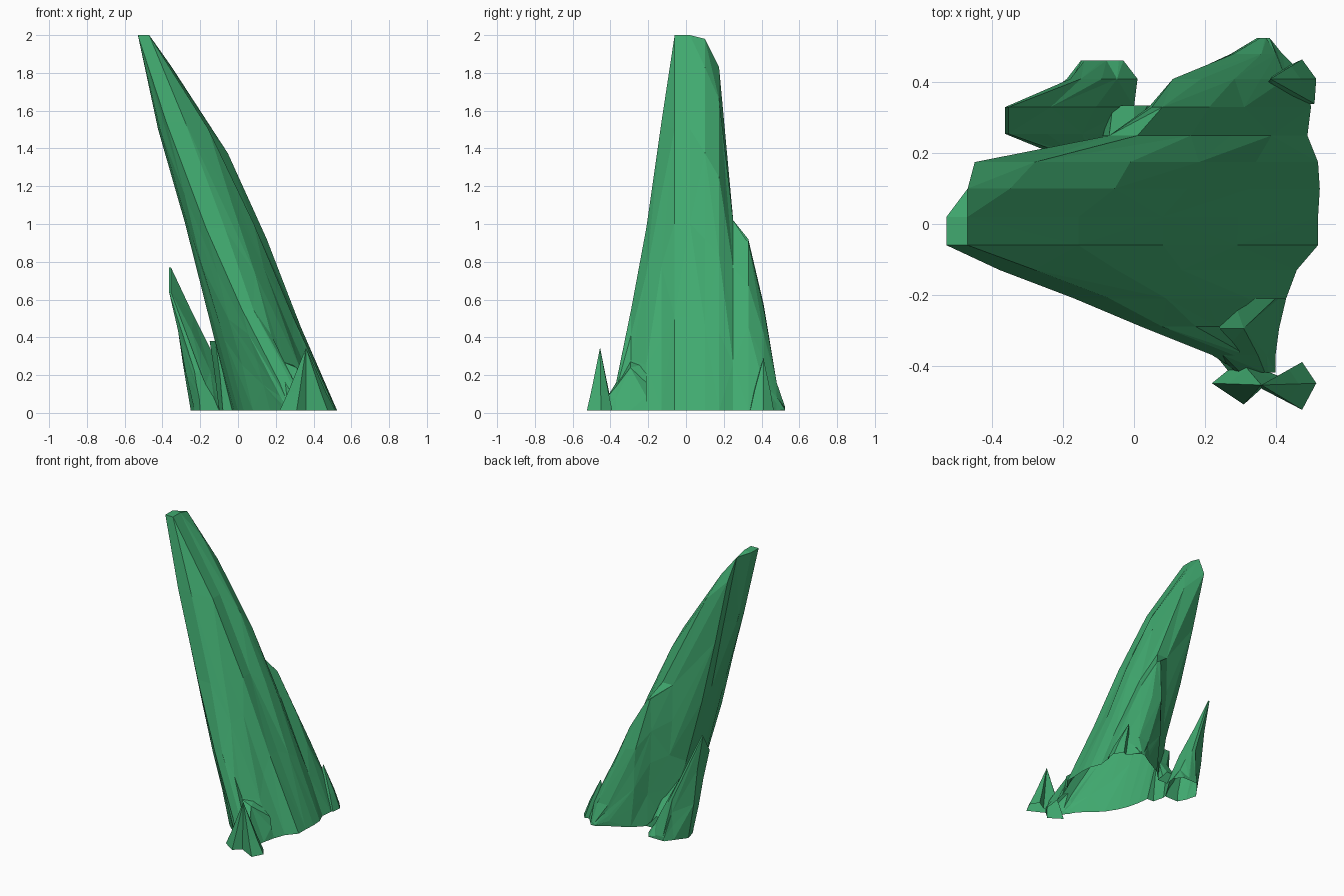
import bpy
import bmesh
import math
import random

random.seed(4)

cube = bpy.data.objects.get("Cube")
if cube:
    bpy.data.objects.remove(cube, do_unlink=True)

BASE = 0.012

green = bpy.data.materials.new("crystal_green")
green.use_nodes = True
colour = (0.052, 0.40, 0.16, 1.0)
green.diffuse_color = colour
green.node_tree.nodes["Principled BSDF"].inputs["Base Color"].default_value = colour


def make_object(name, verts, faces):
    mesh = bpy.data.meshes.new(name)
    mesh.from_pydata(verts, [], faces)
    mesh.materials.append(green)
    mesh.update()
    obj = bpy.data.objects.new(name, mesh)
    bpy.context.collection.objects.link(obj)
    return obj


def shard(name, slices, levels=4, bulge=0.075, rough=0.008):
    """Loft leaning upright slices along y into a closed solid.
    Slice: y, base left, base right, tip left, tip right, height, drop of right tip."""
    verts, faces = [], []
    for y, base_l, base_r, tip_l, tip_r, height, drop in slices:
        left, right = [], []
        for k in range(levels + 1):
            t = k / levels
            rise = (height - BASE) * t
            swell = math.sin(math.pi * t ** 1.7) * bulge * height / 2
            wobble = rough if 0 < k < levels else 0
            xl = base_l + (tip_l - base_l) * t - swell * 0.2
            xr = base_r + (tip_r - base_r) * t + swell
            left.append((xl + random.uniform(-wobble, wobble), y, BASE + rise))
            right.append((xr + random.uniform(-wobble, wobble), y, BASE + rise - drop * t))
        verts += left + right[::-1]
    ring = 2 * (levels + 1)
    for i in range(len(slices) - 1):
        for j in range(ring):
            a, a2 = i * ring + j, i * ring + (j + 1) % ring
            b, b2 = a + ring, a2 + ring
            # Alternate the diagonal for chipped facets
            if (i + j) % 2:
                faces += [(a, a2, b2), (a, b2, b)]
            else:
                faces += [(a, a2, b), (a2, b2, b)]
    faces.append(tuple(reversed(range(ring))))
    last = (len(slices) - 1) * ring
    faces.append(tuple(range(last, last + ring)))
    return make_object(name, verts, faces)


def star_spike(name, outline, centre, waist_scale, waist_z, tip_z):
    """Pointed spike flaring out to a jagged foot."""
    cx, cy = centre
    n = len(outline)
    verts = [(x, y, BASE) for x, y in outline]
    verts += [(cx + (x - cx) * waist_scale, cy + (y - cy) * waist_scale, waist_z)
              for x, y in outline]
    verts.append((cx, cy, tip_z))
    faces = [tuple(reversed(range(n)))]
    for i in range(n):
        j = (i + 1) % n
        faces += [(i, j, n + j, n + i), (n + i, n + j, 2 * n)]
    return make_object(name, verts, faces)


# Tall leaning shard
crystal = shard("crystal_cluster", [
    (-.395, .27, .37, .26, .33, .06, 0),
    (-.37, .24, .39, .22, .28, .16, 0),
    (-.29, .17, .37, .02, .08, .55, 0),
    (-.21, .08, .43, -.17, -.07, .98, 0),
    (-.13, .03, .46, -.38, -.28, 1.54, 0),
    (-.06, 0, .52, -.53, -.47, 2, 0),
    (.02, -.02, .52, -.53, -.47, 2, 0),
    (.10, -.03, .525, -.47, -.35, 1.98, .15),
    (.175, -.02, .52, -.45, -.28, 1.83, .17),
    (.25, 0, .49, -.07, .01, 1.02, 0),
    (.33, .07, .50, .05, .08, .92, .02),
    (.41, .15, .49, .11, .19, .58, .02),
    (.48, .28, .42, .28, .36, .16, 0),
    (.525, .35, .38, .355, .37, .03, 0),
])

parts = [
    # Slim shard behind, on the right
    shard("side_shard", [
        (.20, -.20, -.10, -.23, -.20, .22, 0),
        (.255, -.23, -.05, -.365, -.355, .64, 0),
        (.33, -.25, 0, -.365, -.355, .77, 0),
        (.41, -.19, .01, -.18, -.15, .30, .02),
        (.462, -.15, -.03, -.14, -.09, .04, 0),
    ], levels=3, bulge=0.02),
    # Low ledge joining the two shards
    shard("joining_ledge", [
        (.10, -.08, .05, -.12, -.09, .38, 0),
        (.18, -.10, .06, -.15, -.11, .38, 0),
        (.25, -.09, .06, -.07, 0, .22, 0),
        (.335, -.06, .08, -.06, 0, .10, 0),
    ], levels=2, bulge=0),
    # Chip on the front of the main shard
    shard("front_chip", [
        (-.42, .27, .40, .30, .37, .08, 0),
        (-.37, .23, .40, .25, .35, .16, .02),
        (-.295, .205, .41, .215, .31, .28, .04),
        (-.21, .22, .43, .28, .40, .26, .1),
    ], levels=2, bulge=0),
    # Short spikes at the foot
    star_spike("front_spike", [
        (.22, -.45), (.31, -.51), (.36, -.465), (.475, -.525),
        (.515, -.45), (.475, -.39), (.41, -.43), (.30, -.385),
    ], (.36, -.455), .68, .11, .345),
    star_spike("back_spike", [
        (.35, .35), (.43, .33), (.51, .34), (.515, .41), (.475, .465), (.40, .43),
    ], (.385, .41), .66, .12, .29),
]

# Fuse the parts into one skin
for part in parts:
    union = crystal.modifiers.new("fuse_" + part.name, 'BOOLEAN')
    union.operation = 'UNION'
    union.solver = 'EXACT'
    union.object = part
bpy.context.view_layer.update()
depsgraph = bpy.context.evaluated_depsgraph_get()
skin = bpy.data.meshes.new_from_object(crystal.evaluated_get(depsgraph))
crystal.modifiers.clear()
crystal.data = skin
for part in parts:
    bpy.data.objects.remove(part, do_unlink=True)

# Open the underside
bm = bmesh.new()
bm.from_mesh(skin)
floor = [f for f in bm.faces if all(v.co.z < BASE + 0.001 for v in f.verts)]
bmesh.ops.delete(bm, geom=floor, context='FACES')
bm.to_mesh(skin)
bm.free()
